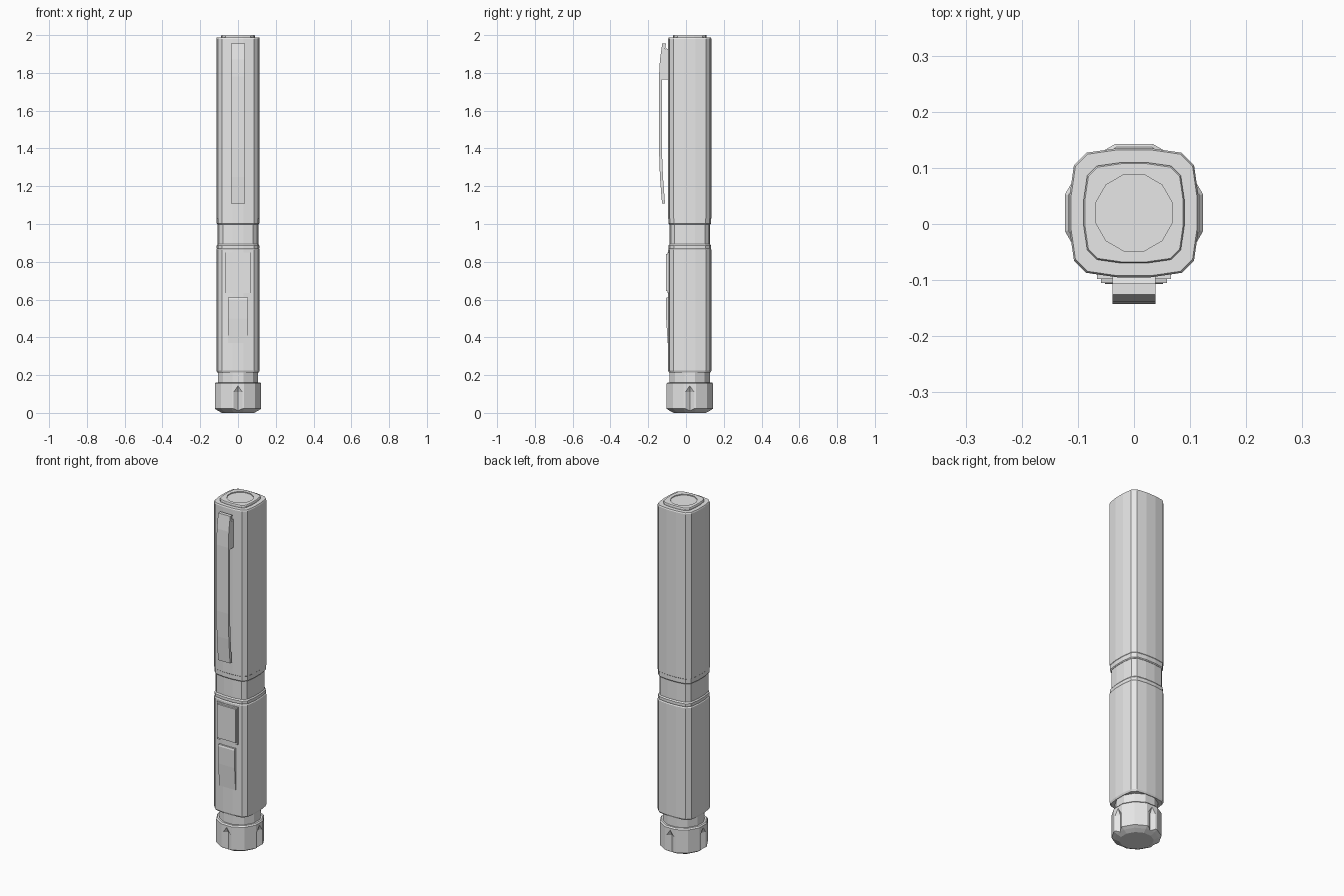
import bpy, bmesh, math
from mathutils import Matrix

cube = bpy.data.objects.get("Cube")
if cube:
    bpy.data.objects.remove(cube)

AXIS_Y = 0.02
GREY = (0.8, 0.8, 0.8, 1)
mat = bpy.data.materials.new("light grey")
mat.use_nodes = True
mat.diffuse_color = GREY
mat.node_tree.nodes["Principled BSDF"].inputs["Base Color"].default_value = GREY


def finish(bm, name):
    bmesh.ops.recalc_face_normals(bm, faces=bm.faces)
    mesh = bpy.data.meshes.new(name)
    bm.to_mesh(mesh)
    bm.free()
    mesh.materials.append(mat)
    obj = bpy.data.objects.new(name, mesh)
    bpy.context.collection.objects.link(obj)
    return obj


def loft(name, section, profile):
    """Stack scaled copies of a cross-section; profile is (z, scale) pairs."""
    bm = bmesh.new()
    rings = [[bm.verts.new((x * s, y * s + AXIS_Y, z)) for x, y in section]
             for z, s in profile]
    n = len(section)
    for a, b in zip(rings, rings[1:]):
        for i in range(n):
            j = (i + 1) % n
            bm.faces.new((a[i], a[j], b[j], b[i]))
    bm.faces.new(rings[0][::-1])
    bm.faces.new(rings[-1])
    return finish(bm, name)


def extrude_side(name, outline, half_width):
    """Extrude a (y, z) outline across x."""
    bm = bmesh.new()
    face = bm.faces.new([bm.verts.new((-half_width, y, z)) for y, z in outline])
    out = bmesh.ops.extrude_face_region(bm, geom=[face])["geom"]
    bmesh.ops.translate(bm, vec=(2 * half_width, 0, 0),
                        verts=[v for v in out if isinstance(v, bmesh.types.BMVert)])
    return finish(bm, name)


def quarter_turns(points):
    """Repeat one quarter of a section round the axis."""
    out = []
    for _ in range(4):
        out += points
        points = [(-y, x) for x, y in points]
    return out


# Rounded square with gently bulging sides, and a twelve-sided round
square = quarter_turns([(0.115, -0.03), (0.115, 0.03), (0.107, 0.085), (0.085, 0.107)])
round12 = [(math.cos(a) / math.cos(math.pi / 12), math.sin(a) / math.cos(math.pi / 12))
           for a in [math.radians(15 + 30 * i) for i in range(12)]]

# Barrel halves and the narrower waist
loft("lower_body", square, [(0.215, 0.96), (0.225, 1), (0.862, 1), (0.868, 0.97)])
loft("lower_ring", square, [(0.865, 0.96), (0.872, 0.985), (0.886, 0.985), (0.893, 0.94)])
loft("waist", square, [(0.86, 0.94), (1.04, 0.94)])
loft("upper_ring", square, [(0.998, 0.95), (1.003, 0.985), (1.028, 0.985)])
loft("upper_body", square, [(1.025, 0.96), (1.03, 1), (1.98, 1), (1.987, 0.975)])

# Top plate with a shallow round recess
loft("top_plate", square, [(1.98, 0.78), (1.996, 0.78), (2.0, 0.76)])
recess = loft("recess_cutter", round12, [(1.995, 0.068), (2.02, 0.068)])
recess.hide_render = True
recess.hide_set(True)


def cut(target, cutter):
    mod = target.modifiers.new("cut", "BOOLEAN")
    mod.operation = "DIFFERENCE"
    mod.solver = "EXACT"
    mod.object = cutter


cut(bpy.data.objects["top_plate"], recess)

# Round neck and gripped end cap
loft("neck", round12, [(0.14, 0.107), (0.23, 0.107)])
cap = loft("end_cap", round12, [(0.0, 0.085), (0.012, 0.108), (0.022, 0.123),
                                (0.155, 0.123), (0.162, 0.117)])

# V notches with sloped tops on the four sides of the cap
bm = bmesh.new()
for turn in range(4):
    r = 0.125
    pts = [(w, -r + d, z) for z in (-0.02, 0.11)
           for w, d in ((-0.026, 0), (0.026, 0), (0, 0.018))] + [(0, -r, 0.148)]
    rot = Matrix.Translation((0, AXIS_Y, 0)) @ Matrix.Rotation(turn * math.pi / 2, 4, "Z")
    verts = [bm.verts.new(rot @ Matrix.Translation(p).to_translation()) for p in pts]
    bmesh.ops.convex_hull(bm, input=verts)
notches = finish(bm, "notch_cutter")
notches.hide_render = True
notches.hide_set(True)
cut(cap, notches)

# Pocket clip and its mounting block
extrude_side("clip", [(-0.106, 1.955), (-0.126, 1.955), (-0.138, 1.87), (-0.143, 1.78),
                      (-0.143, 1.4), (-0.138, 1.25), (-0.127, 1.108), (-0.111, 1.108),
                      (-0.122, 1.25), (-0.128, 1.4), (-0.128, 1.78), (-0.115, 1.9)], 0.038)
extrude_side("clip_mount", [(-0.09, 1.925), (-0.109, 1.93), (-0.13, 1.84),
                            (-0.13, 1.765), (-0.09, 1.765)], 0.038)

# Front buttons: a square one in a frame and a sloping one below
extrude_side("button_frame", [(-0.09, 0.635), (-0.098, 0.635), (-0.098, 0.85),
                              (-0.09, 0.85)], 0.066)
extrude_side("square_button", [(-0.09, 0.643), (-0.105, 0.646), (-0.105, 0.84),
                               (-0.09, 0.843)], 0.059)
extrude_side("sloping_button", [(-0.09, 0.37), (-0.097, 0.37), (-0.105, 0.5),
                                (-0.107, 0.6), (-0.104, 0.61), (-0.09, 0.61)], 0.052)
